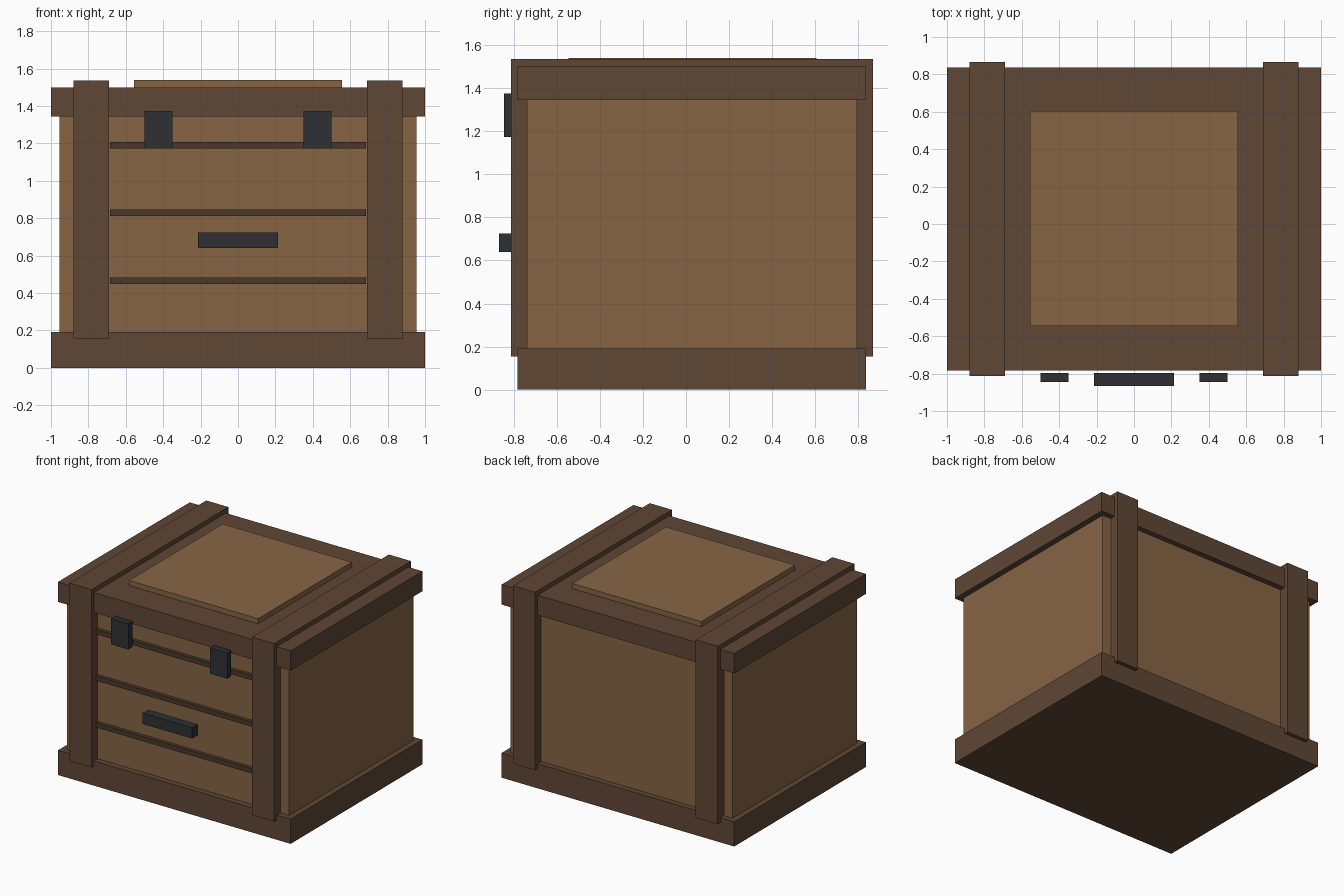
import bpy, bmesh
from mathutils import Vector

if "Cube" in bpy.data.objects:
    bpy.data.objects.remove(bpy.data.objects["Cube"])


def material(name, color):
    m = bpy.data.materials.new(name)
    m.diffuse_color = (*color, 1)
    m.use_nodes = True
    m.node_tree.nodes["Principled BSDF"].inputs["Base Color"].default_value = m.diffuse_color
    return m


WOOD = material("light_wood", (0.24, 0.13, 0.06))
FRAME = material("dark_wood", (0.115, 0.063, 0.036))
GROOVE = material("slat_wood", (0.068, 0.04, 0.025))
METAL = material("dark_metal", (0.026, 0.030, 0.034))


def box(name, x, y, z, mat):
    """Flat-faced box from (min, max) ranges on each axis."""
    bm = bmesh.new()
    bmesh.ops.create_cube(bm, size=1)
    for v in bm.verts:
        v.co = Vector([lo + (c + 0.5) * (hi - lo) for c, (lo, hi) in zip(v.co, (x, y, z))])
    mesh = bpy.data.meshes.new(name)
    bm.to_mesh(mesh)
    bm.free()
    mesh.materials.append(mat)
    obj = bpy.data.objects.new(name, mesh)
    bpy.context.collection.objects.link(obj)
    return obj


def strap(name, x, mat):
    """Upside-down U band running up the front, over the lid and down the back."""
    profile = [(-0.812, 0.153), (-0.737, 0.153), (-0.737, 1.46), (0.793, 1.46),
               (0.793, 0.153), (0.867, 0.153), (0.867, 1.535), (-0.812, 1.535)]
    bm = bmesh.new()
    face = bm.faces.new([bm.verts.new((x[0], y, z)) for y, z in profile])
    ext = bmesh.ops.extrude_face_region(bm, geom=[face], use_keep_orig=True)
    moved = [g for g in ext["geom"] if isinstance(g, bmesh.types.BMVert)]
    bmesh.ops.translate(bm, verts=moved, vec=(x[1] - x[0], 0, 0))
    bmesh.ops.recalc_face_normals(bm, faces=bm.faces)
    mesh = bpy.data.meshes.new(name)
    bm.to_mesh(mesh)
    bm.free()
    mesh.materials.append(mat)
    bpy.context.collection.objects.link(bpy.data.objects.new(name, mesh))


# Crate body, base plinth, lid frame and raised lid panel
box("body", (-0.955, 0.955), (-0.737, 0.793), (0.1, 1.4), WOOD)
box("base", (-1, 1), (-0.782, 0.836), (0, 0.192), FRAME)
box("lid_frame", (-1, 1), (-0.782, 0.836), (1.345, 1.5), FRAME)
box("lid_panel", (-0.555, 0.555), (-0.545, 0.605), (1.46, 1.54), WOOD)

# Dark slats across the front
for i, z in enumerate((0.466, 0.829, 1.19)):
    box(f"front_slat_{i + 1}", (-0.685, 0.685), (-0.765, -0.72), (z - 0.018, z + 0.018), GROOVE)

# Straps and latches on both sides
for side, s in (("left", -1), ("right", 1)):
    strap(f"{side}_strap", sorted((s * 0.69, s * 0.88)), FRAME)
    box(f"{side}_latch", sorted((s * 0.35, s * 0.5)), (-0.845, -0.797), (1.173, 1.374), METAL)

# Front handle
box("handle", (-0.213, 0.213), (-0.867, -0.797), (0.64, 0.724), METAL)
